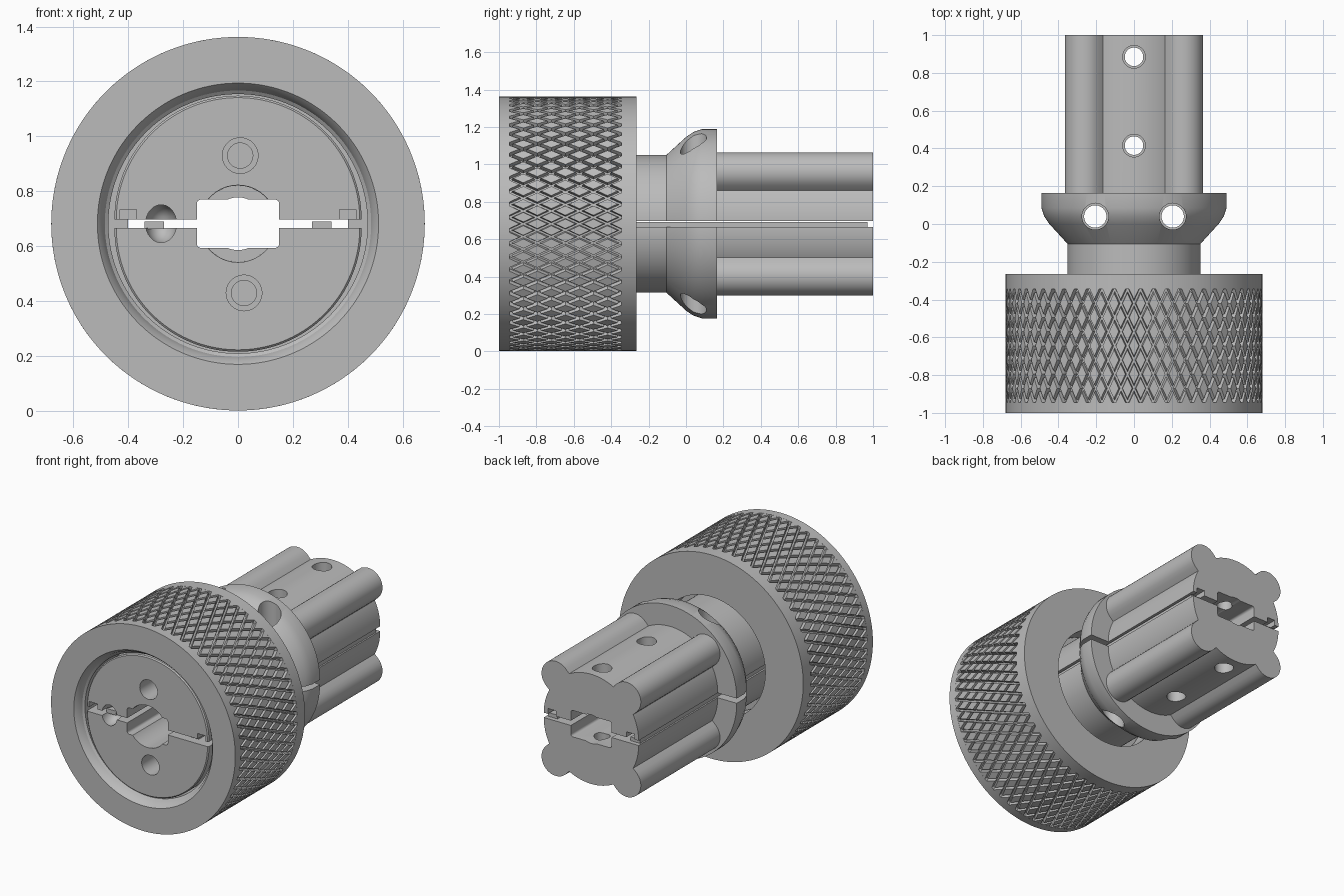
import bpy, bmesh
from math import sin, cos, pi, sqrt, radians
from mathutils import Matrix, Vector

if "Cube" in bpy.data.objects:
    bpy.data.objects.remove(bpy.data.objects["Cube"])

AXIS = 0.682          # height of the tool's axis
GAP = 0.016           # half the gap between the two jaws

grey = bpy.data.materials.new("machined_grey")
grey.use_nodes = True
grey.diffuse_color = (0.5, 0.5, 0.5, 1)
grey.node_tree.nodes["Principled BSDF"].inputs["Base Color"].default_value = (0.5, 0.5, 0.5, 1)


def finish(name, bm):
    bmesh.ops.recalc_face_normals(bm, faces=bm.faces)
    mesh = bpy.data.meshes.new(name)
    bm.to_mesh(mesh)
    bm.free()
    mesh.materials.append(grey)
    obj = bpy.data.objects.new(name, mesh)
    bpy.context.collection.objects.link(obj)
    return obj


def activate(obj):
    bpy.ops.object.select_all(action='DESELECT')
    obj.select_set(True)
    bpy.context.view_layer.objects.active = obj


def smooth(obj, angle=30):
    activate(obj)
    bpy.ops.object.shade_smooth_by_angle(angle=radians(angle))


def rings(bm, sections, segments, closed, spread=0.0):
    """Sections (y, radius function) along the axis, joined by quads."""
    loops = []
    for y, radius in sections:
        loop = []
        for i in range(segments):
            a = 2 * pi * (i + 0.5) / segments
            x, z = radius(a) * cos(a), radius(a) * sin(a)
            z += spread if z > 0 else -spread
            loop.append(bm.verts.new((x, y, AXIS + z)))
        loops.append(loop)
    pairs = list(zip(loops, loops[1:]))
    if closed:
        pairs.append((loops[-1], loops[0]))
    else:
        bm.faces.new(loops[0])
        bm.faces.new(loops[-1])
    for p, q in pairs:
        for i in range(segments):
            j = (i + 1) % segments
            bm.faces.new((p[i], p[j], q[j], q[i]))


def circle(r):
    return lambda a: r


def lobed(a):
    """Round body with four smaller rounds on the diagonals."""
    d, r = 0.37, 0.105
    off = (a % (pi / 2)) - pi / 4
    under = r * r - (d * sin(off)) ** 2
    return max(0.35, d * cos(off) + sqrt(under)) if under > 0 else 0.35


def box(name, x, y, z):
    bm = bmesh.new()
    size = Vector((x[1] - x[0], y[1] - y[0], z[1] - z[0]))
    mid = Vector((sum(x), sum(y), sum(z))) / 2
    bmesh.ops.create_cube(bm, size=1, matrix=Matrix.Translation(mid) @ Matrix.Diagonal(size).to_4x4())
    return finish(name, bm)


def rod(name, start, end, r1, r2, segments=40):
    start, end = Vector(start), Vector(end)
    bm = bmesh.new()
    turn = (end - start).to_track_quat('Z', 'Y').to_matrix().to_4x4()
    bmesh.ops.create_cone(bm, cap_ends=True, segments=segments, radius1=r1, radius2=r2,
                          depth=(end - start).length,
                          matrix=Matrix.Translation((start + end) / 2) @ turn)
    return finish(name, bm)


def cut(target, cutter):
    cutter.hide_render = True
    mod = target.modifiers.new("cut", 'BOOLEAN')
    mod.operation, mod.solver, mod.object = 'DIFFERENCE', 'EXACT', cutter
    activate(target)
    bpy.ops.object.modifier_apply(modifier=mod.name)
    bpy.data.objects.remove(cutter)


# Knurled ring: hollow sleeve with a sunken band
bm = bmesh.new()
R, FLOOR, Y0, Y1 = 0.68, 0.654, -0.945, -0.345
profile = [(-1, 0.512), (-1, R), (Y0, R), (Y0, FLOOR), (Y1, FLOOR), (Y1, R),
           (-0.265, R), (-0.265, 0.4), (-0.4, 0.4), (-0.4, 0.472),
           (-0.94, 0.472), (-0.95, 0.485), (-0.98, 0.495)]
rings(bm, [(y, circle(r)) for y, r in profile], 160, True)
ring = finish("knurled_ring", bm)
smooth(ring)

# Diamond pads of the knurl, clipped at the band's ends
bm = bmesh.new()
COLUMNS, ROWS = 60, 8
step_a, step_y = 2 * pi / COLUMNS, (Y1 - Y0) / ROWS
for row in range(ROWS + 1):
    for col in range(COLUMNS):
        a0, y0 = (col + row % 2 / 2) * step_a, Y0 + row * step_y
        layers = []
        for r, fill in ((FLOOR - 0.004, 0.86), (R, 0.72)):
            layer = []
            for da, dy in ((1, 0), (0, 1), (-1, 0), (0, -1)):
                y = y0 + dy * fill * step_y
                if Y0 - 0.001 <= y <= Y1 + 0.001:
                    a = a0 + da * fill * step_a / 2
                    layer.append(bm.verts.new((r * cos(a), y, AXIS + r * sin(a))))
            layers.append(layer)
        low, high = layers
        bm.faces.new(high)
        for i in range(len(low)):
            j = (i + 1) % len(low)
            bm.faces.new((low[i], low[j], high[j], high[i]))
finish("knurl_diamonds", bm)

# Split core: front plate, neck, collar and lobed shank
bm = bmesh.new()
profile = [(-0.955, 0.443), (-0.948, 0.45), (-0.42, 0.45), (-0.42, 0.352), (-0.105, 0.352),
           (0.0, 0.448), (0.04, 0.475), (0.085, 0.49), (0.165, 0.49)]
sections = [(y, circle(r)) for y, r in profile] + [(0.165, lobed), (1.0, lobed)]
rings(bm, sections, 240, False, GAP)
core = finish("split_core", bm)

# Slit between the jaws, and the rectangular channel with rounded corners
cut(core, box("slit_cutter", (-1, 1), (-2, 2), (AXIS - GAP, AXIS + GAP)))
channel = box("channel_cutter", (-0.15, 0.15), (-2, 2), (AXIS - 0.088, AXIS + 0.088))
bm = bmesh.new()
bm.from_mesh(channel.data)
edges = [e for e in bm.edges if abs(e.verts[0].co.y - e.verts[1].co.y) > 1]
bmesh.ops.bevel(bm, geom=edges, offset=0.015, segments=4, affect='EDGES', profile=0.5)
bm.to_mesh(channel.data)
bm.free()
cut(core, channel)

# Round bore, wide at the mouth
cut(core, rod("bore_cutter", (0, -1.5, AXIS), (0, 1.5, AXIS), 0.096, 0.096))
cut(core, rod("mouth_cutter", (0, -1.1, AXIS), (0, -0.5, AXIS), 0.141, 0.139))

# Screw holes through shank and collar
for x, y, r in ((0, 0.885, 0.06), (0, 0.415, 0.06), (-0.205, 0.04, 0.07), (0.205, 0.04, 0.07)):
    for side in (-1, 1):
        cut(core, rod("head_cutter", (x, y, AXIS + side * 0.2), (x, y, AXIS + side), r, r))
    cut(core, rod("screw_cutter", (x, y, -1), (x, y, 2), r - 0.011, r - 0.011))

# Stepped pin holes and the round socket in the front plate
for x, z in ((0.008, 0.93), (0.022, 0.43)):
    cut(core, rod("pin_cutter", (x, -1.1, z), (x, -0.8, z), 0.065, 0.065))
    cut(core, rod("pin_tip_cutter", (x, -0.9, z), (x, -0.6, z), 0.046, 0.046))
bm = bmesh.new()
bmesh.ops.create_uvsphere(bm, u_segments=32, v_segments=16, radius=0.07,
                          matrix=Matrix.Translation((-0.28, -0.94, AXIS)) @ Matrix.Diagonal((0.82, 1.2, 1, 1)))
cut(core, finish("socket_cutter", bm))

# Key grooves above the slit at both ends, and the tongues below them
for side in (-1, 1):
    for name, x0, x1, y in (("front", 0.37, 0.43, (-1.1, -0.85)), ("back", 0.26, 0.32, (0.7, 1.1))):
        xs = sorted((side * x0, side * x1))
        cut(core, box(name + "_groove_cutter", xs, y, (AXIS, AXIS + 0.052)))
    xs = sorted((side * 0.27, side * 0.34))
    box("tongue_left" if side > 0 else "tongue_right", xs, (-0.9, 0.97), (AXIS - 0.02, AXIS + 0.009))
smooth(core)
